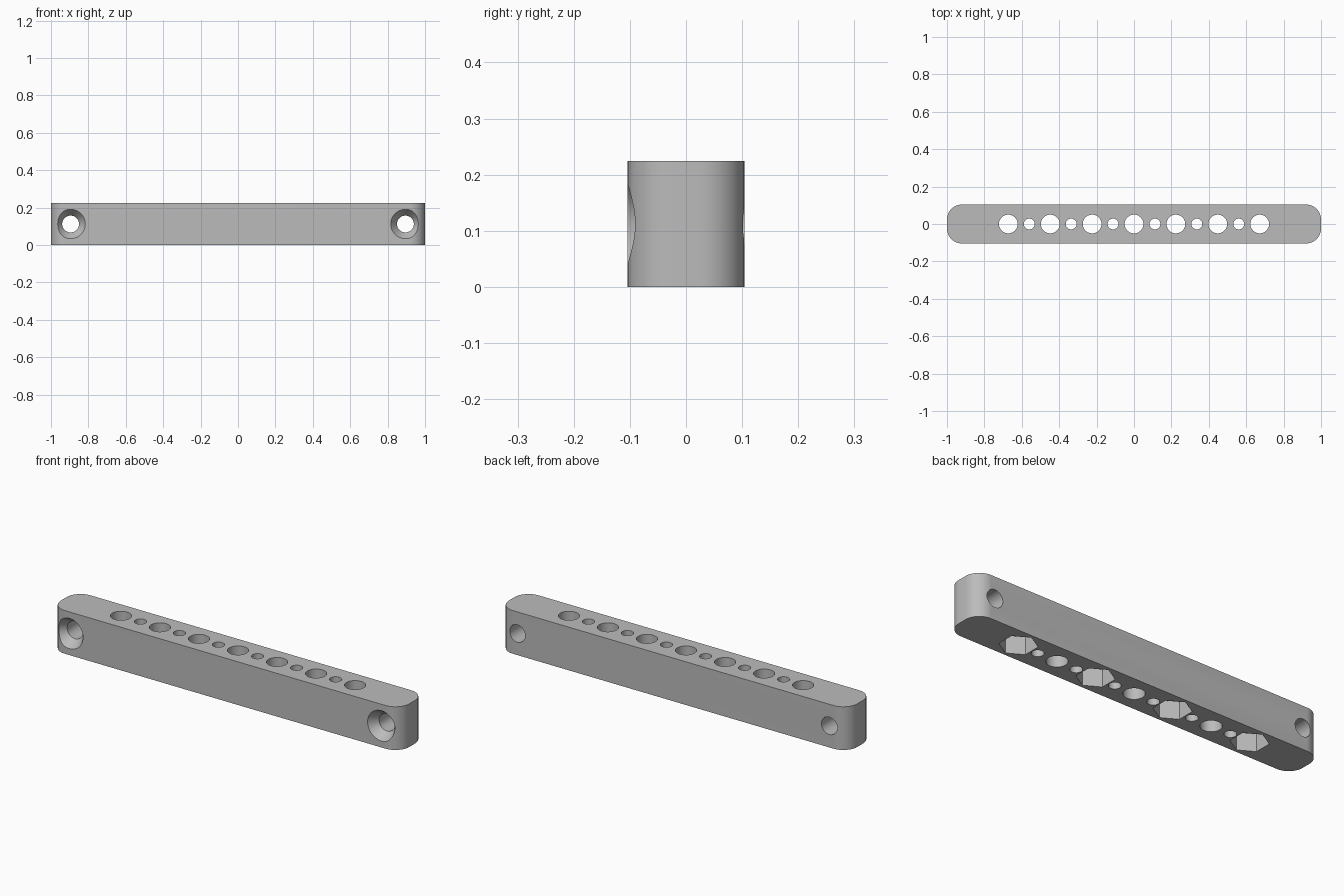
import bpy
import math

default = bpy.data.objects.get("Cube")
if default:
    bpy.data.objects.remove(default, do_unlink=True)

LENGTH, WIDTH, HEIGHT = 2.0, 0.208, 0.224
CORNER = 0.08
PITCH = 0.224          # spacing of the large holes
MID_Z = HEIGHT / 2

grey = bpy.data.materials.new("plain grey")
grey.use_nodes = True
grey.diffuse_color = (0.5, 0.5, 0.5, 1)
grey.node_tree.nodes["Principled BSDF"].inputs["Base Color"].default_value = (0.5, 0.5, 0.5, 1)

# Bar with rounded upright corners
bpy.ops.mesh.primitive_cube_add(size=1, location=(0, 0, MID_Z))
bar = bpy.context.object
bar.name = "drilled_bar"
bar.scale = (LENGTH, WIDTH, HEIGHT)
bpy.ops.object.transform_apply(location=True, rotation=False, scale=True)
bar.data.materials.append(grey)

weights = bar.data.attributes.new("bevel_weight_edge", "FLOAT", "EDGE")
for edge in bar.data.edges:
    a, b = (bar.data.vertices[i].co for i in edge.vertices)
    weights.data[edge.index].value = 1.0 if abs(a.z - b.z) > 0.1 else 0.0
bevel = bar.modifiers.new("rounded_corners", "BEVEL")
bevel.limit_method = "WEIGHT"
bevel.width = CORNER
bevel.segments = 10

cutters = []


def cut(name, location, r1, r2, depth, sides=48, rotation=(0, 0, 0)):
    """Subtract a cylinder, cone or prism from the bar."""
    bpy.ops.mesh.primitive_cone_add(vertices=sides, radius1=r1, radius2=r2, depth=depth,
                                    location=location, rotation=rotation)
    cutter = bpy.context.object
    cutter.name = name
    cutter.hide_render = True
    mod = bar.modifiers.new(name, "BOOLEAN")
    mod.operation = "DIFFERENCE"
    mod.solver = "EXACT"
    mod.object = cutter
    cutters.append(cutter)


# Row of large holes, with nut pockets under every other one
for i in range(-3, 4):
    x = i * PITCH
    cut("large_hole_cutter", (x, 0, MID_Z), 0.05, 0.05, HEIGHT * 2)
    if i % 2:
        cut("nut_pocket_cutter", (x, 0, 0), 0.089, 0.089, 0.18, sides=6)

# Small holes between the large ones
for i in range(6):
    cut("small_hole_cutter", ((i - 2.5) * PITCH, 0, MID_Z), 0.029, 0.029, HEIGHT * 2, sides=32)

# Mounting holes through the front, countersunk
for side in (-1, 1):
    x = side * 0.895
    turn = (-math.pi / 2, 0, 0)
    cut("mounting_hole_cutter", (x, 0, MID_Z), 0.045, 0.045, WIDTH * 2, rotation=turn)
    cut("countersink_cutter", (x, -WIDTH / 2 + 0.016, MID_Z), 0.09, 0.044, 0.064, rotation=turn)

# Bake the cuts and drop the cutters
bpy.ops.object.select_all(action="DESELECT")
bar.select_set(True)
bpy.context.view_layer.objects.active = bar
for mod in list(bar.modifiers):
    bpy.ops.object.modifier_apply(modifier=mod.name)
for cutter in cutters:
    bpy.data.objects.remove(cutter, do_unlink=True)

# Keep only the grey material on every face
bar.data.materials.clear()
bar.data.materials.append(grey)
for face in bar.data.polygons:
    face.material_index = 0

bpy.ops.object.shade_smooth_by_angle(angle=math.radians(25))
